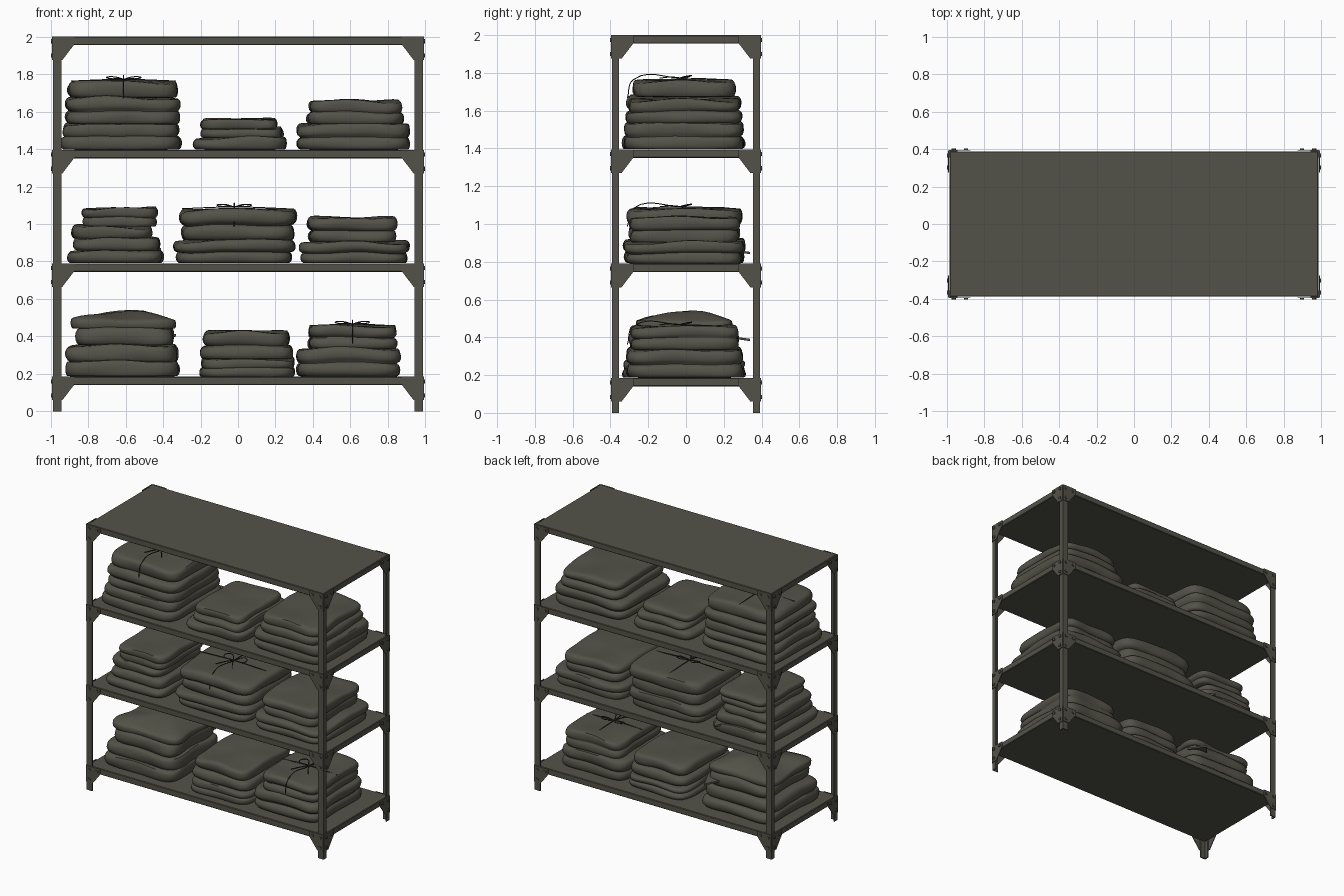
import bpy, bmesh, math, random
from mathutils import Vector, noise

if "Cube" in bpy.data.objects:
    bpy.data.objects.remove(bpy.data.objects["Cube"])

random.seed(4)


def material(name, rgb):
    m = bpy.data.materials.new(name)
    m.diffuse_color = (*rgb, 1)
    m.use_nodes = True
    m.node_tree.nodes["Principled BSDF"].inputs["Base Color"].default_value = m.diffuse_color
    return m


OLIVE = material("olive_grey", (0.088, 0.086, 0.066))
TWINE = material("dark_twine", (0.03, 0.03, 0.024))


def finish(name, bm, smooth=None, mirror=False):
    bmesh.ops.recalc_face_normals(bm, faces=bm.faces)
    me = bpy.data.meshes.new(name)
    bm.to_mesh(me)
    bm.free()
    me.materials.append(OLIVE)
    ob = bpy.data.objects.new(name, me)
    bpy.context.collection.objects.link(ob)
    if smooth:
        bpy.context.view_layer.objects.active = ob
        ob.select_set(True)
        bpy.ops.object.shade_smooth_by_angle(angle=math.radians(smooth))
        ob.select_set(False)
    if mirror:
        mod = ob.modifiers.new("four_corners", 'MIRROR')
        mod.use_axis = (True, True, False)


def prism(bm, pts, offset):
    """Extrude a flat outline along an offset."""
    f = bm.faces.new([bm.verts.new(p) for p in pts])
    ext = bmesh.ops.extrude_face_region(bm, geom=[f])
    verts = [g for g in ext["geom"] if isinstance(g, bmesh.types.BMVert)]
    bmesh.ops.translate(bm, verts=verts, vec=offset)


HX, HY = 0.984, 0.388
LEVELS = [0.185 + 0.605 * i for i in range(4)]

# Shelves
for i, z in enumerate(LEVELS):
    bm = bmesh.new()
    prism(bm, [(-HX, -HY, z - 0.045), (HX, -HY, z - 0.045),
               (HX, HY, z - 0.045), (-HX, HY, z - 0.045)], (0, 0, 0.045))
    bmesh.ops.bevel(bm, geom=bm.edges[:], offset=0.004, segments=1, affect='EDGES')
    finish(f"shelf_{i + 1}", bm)

# Angle-iron posts
bm = bmesh.new()
W, T = 0.046, 0.008
X, Y = HX + 0.003, HY + 0.003
prism(bm, [(X, Y, 0), (X - W, Y, 0), (X - W, Y - T, 0), (X - T, Y - T, 0),
           (X - T, Y - 0.036, 0), (X, Y - 0.036, 0)], (0, 0, 1.998))
finish("angle_posts", bm, mirror=True)

# Corner gusset plates and their bolts
GUSSET = ((0, 0), (0.115, 0), (0.115, 0.04), (0.05, 0.125), (0, 0.125))
BOLTS = ((0.025, 0.025), (0.09, 0.025), (0.025, 0.1))
plates, bolts = bmesh.new(), bmesh.new()
ring = [(0.011 * math.cos(k * math.pi / 4), 0.011 * math.sin(k * math.pi / 4)) for k in range(8)]
for z in LEVELS:
    prism(plates, [(X - a, Y, z - d) for a, d in GUSSET], (0, 0.005, 0))
    prism(plates, [(X, Y - a, z - d) for a, d in GUSSET], (0.005, 0, 0))
    for a, d in BOLTS:
        prism(bolts, [(X - a + u, Y + 0.004, z - d + v) for u, v in ring], (0, 0.008, 0))
        prism(bolts, [(X + 0.004, Y - a + u, z - d + v) for u, v in ring], (0.008, 0, 0))
finish("gusset_plates", plates, mirror=True)
finish("bolts", bolts, mirror=True)


def cloth(name, x0, x1, y0, y1, z0, z1, folds, pinch, dome):
    """Folded cloth: a rounded rectangle whose sides bulge once per fold."""
    cx, cy, hx, hy, h = (x0 + x1) / 2, (y0 + y1) / 2, (x1 - x0) / 2, (y1 - y0) / 2, z1 - z0
    seed = Vector([random.random() * 50 for _ in range(3)])
    turn = random.uniform(-0.02, 0.02)
    ct, st = math.cos(turn), math.sin(turn)
    open_side = random.choice((1, 2, 3)) * math.pi / 2
    fh = h / folds
    depth = min(0.045, fh * 0.55)
    N = 72
    bm = bmesh.new()
    rings = []

    def add_ring(scale, z, edge=0.0, slip=0.02, lift=0.0):
        loop = []
        for k in range(N):
            a = 2 * math.pi * k / N
            c, s = math.cos(a), math.sin(a)
            corner = abs(math.sin(2 * a)) ** 3
            r = (abs(c) ** 7 + abs(s) ** 7) ** (-1 / 7) * (1 - pinch * (1 - corner))
            # grooves between folds are deeper on the open side
            ins = edge * depth * (0.75 + 0.25 * math.cos(a - open_side)) + slip
            px, py = (hx - ins) * r * c * scale, (hy - ins) * r * s * scale
            q = Vector((px, py, z * 2)) * 5 + seed
            px += 0.01 * noise.noise(q) * scale
            py += 0.01 * noise.noise(q + Vector((9, 3, 1))) * scale
            # upper surface crumples and its corners sag or lift
            pz = z + z / h * (0.016 * noise.noise(q * 0.8) + lift
                              + corner * scale ** 2 * (0.2 * pinch - 0.012))
            loop.append(bm.verts.new((cx + px * ct - py * st, cy + px * st + py * ct,
                                      z0 + max(pz, 0.001))))
        rings.append(loop)

    for scale in (0.45, 0.8):
        add_ring(scale, 0)
    for f in range(folds):
        slip = random.uniform(-0.004, 0.016)
        for k in range(1, 8):
            t = math.pi * k / 8
            add_ring(1, fh * (f + 0.5 - 0.5 * math.cos(t)), 1 - math.sin(t) ** 0.7, slip)
    for scale in (0.88, 0.74, 0.58, 0.4, 0.2):
        add_ring(scale, h, lift=dome * (1 - scale ** 2))
    for lo, hi in zip(rings, rings[1:]):
        for k in range(N):
            bm.faces.new((lo[k], lo[(k + 1) % N], hi[(k + 1) % N], hi[k]))
    bm.faces.new(rings[0])
    bm.faces.new(rings[-1])
    finish(name, bm, smooth=50)


def stack(name, level, *layers, pinch=0.01, dome=0.0):
    """Pile cloths on a shelf; each layer is (left, right, height of its top)."""
    z = LEVELS[level]
    base = z
    for i, (x0, x1, top) in enumerate(layers):
        last = i == len(layers) - 1
        z1 = base + top
        folds = 2 if z1 - z > 0.1 else 1
        cloth(f"{name}_cloth_{i + 1}", x0, x1, -0.33 + 0.018 * i, 0.31 - 0.018 * i,
              z, z1, folds, pinch * (2 if last else 1), dome if last else 0)
        z = z1 - 0.009


# Top shelf stacks
stack("top_left_stack", 2, (-0.94, -0.31, 0.145), (-0.92, -0.31, 0.285), (-0.92, -0.31, 0.37), pinch=0)
stack("top_middle_stack", 2, (-0.24, 0.26, 0.07), (-0.2, 0.24, 0.12), (-0.22, 0.23, 0.165), pinch=0.025)
stack("top_right_stack", 2, (0.31, 0.92, 0.145), (0.37, 0.88, 0.27), pinch=0)

# Centre shelf stacks
stack("centre_left_stack", 1, (-0.91, -0.4, 0.075), (-0.88, -0.41, 0.14),
      (-0.9, -0.45, 0.205), (-0.83, -0.43, 0.3))
stack("centre_middle_stack", 1, (-0.34, 0.3, 0.13), (-0.31, 0.31, 0.295), pinch=0)
stack("centre_right_stack", 1, (0.32, 0.92, 0.12), (0.36, 0.86, 0.25))

# Bottom shelf stacks
stack("bottom_left_stack", 0, (-0.92, -0.31, 0.085), (-0.93, -0.31, 0.175),
      (-0.88, -0.33, 0.265), (-0.9, -0.32, 0.305), pinch=0.035, dome=0.045)
stack("bottom_middle_stack", 0, (-0.2, 0.3, 0.1), (-0.2, 0.29, 0.245), pinch=0)
stack("bottom_right_stack", 0, (0.3, 0.88, 0.155), (0.36, 0.86, 0.275))

# Loose rag corners hanging out of the back of two stacks
for i, (x, z) in enumerate(((-0.42, 0.4), (-0.5, 0.86))):
    bm = bmesh.new()
    prism(bm, [(x - 0.09, 0.2, z), (x + 0.09, 0.2, z), (x + 0.03, 0.34, z - 0.02)], (0, 0, 0.012))
    finish(f"rag_corner_{i + 1}", bm)


def tie(name, cx, z, hx, hy=0.26):
    """Twine crossed over a stack, with a two-looped bow and loose tails."""
    cu = bpy.data.curves.new(name, 'CURVE')
    cu.dimensions = '3D'
    cu.bevel_depth, cu.bevel_resolution, cu.resolution_u = 0.003, 1, 6
    mid = (0, 0, 0.004)
    strands = [[(-hx, 0, -0.005), mid, (hx, 0, -0.005)],
               [(0, -hy - 0.03, -0.1), (0, -hy, -0.005), mid, (0, hy, -0.005)]]
    for s in (-1, 1):
        strands.append([mid, (s * 0.06, 0.05, 0.018), (s * 0.09, 0.01, 0.012), mid])
        strands.append([mid, (s * 0.03, -0.06, 0.01), (s * 0.07, -0.12, 0.004)])
    for pts in strands:
        sp = cu.splines.new('BEZIER')
        sp.bezier_points.add(len(pts) - 1)
        for bp, p in zip(sp.bezier_points, pts):
            bp.co = Vector(p) + Vector((cx, -0.02, z))
            bp.handle_left_type = bp.handle_right_type = 'AUTO'
    cu.materials.append(TWINE)
    bpy.context.collection.objects.link(bpy.data.objects.new(name, cu))


tie("top_left_tie", -0.61, LEVELS[2] + 0.373, 0.28)
tie("centre_tie", -0.02, LEVELS[1] + 0.297, 0.28)
tie("bottom_right_tie", 0.61, LEVELS[0] + 0.277, 0.23)
